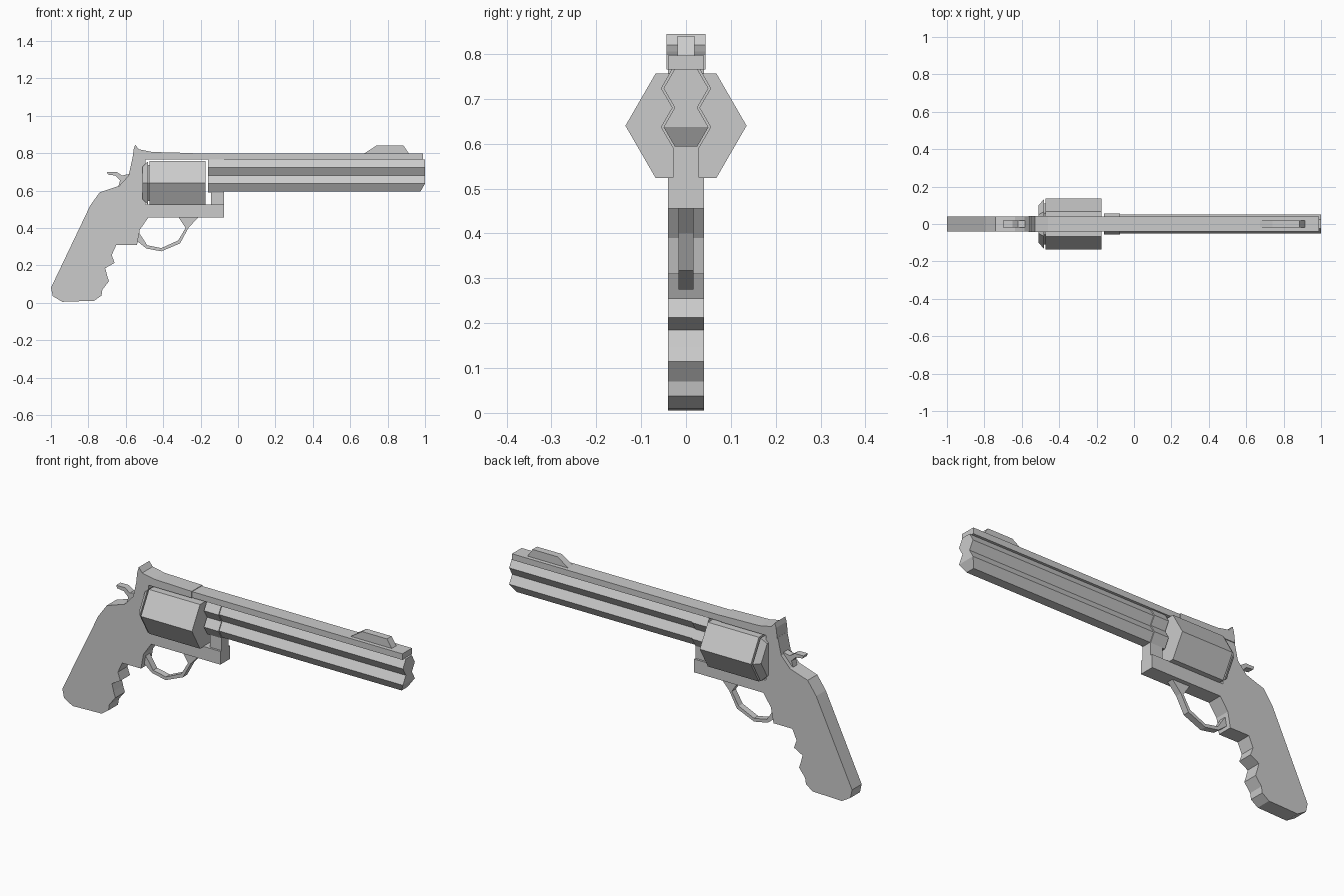
import bpy
import bmesh
from math import cos, sin, pi

cube = bpy.data.objects.get("Cube")
if cube:
    bpy.data.objects.remove(cube, do_unlink=True)

# One plain metal colour
grey = bpy.data.materials.new("plain_grey")
grey.use_nodes = True
colour = (0.6, 0.6, 0.6, 1)
grey.diffuse_color = colour
grey.node_tree.nodes["Principled BSDF"].inputs["Base Color"].default_value = colour


def finish(name, bm):
    bmesh.ops.recalc_face_normals(bm, faces=bm.faces)
    mesh = bpy.data.meshes.new(name)
    bm.to_mesh(mesh)
    bm.free()
    mesh.materials.append(grey)
    obj = bpy.data.objects.new(name, mesh)
    bpy.context.collection.objects.link(obj)
    return obj


def plate(name, outline, half):
    """Side outline (x, z) extruded symmetrically across y."""
    bm = bmesh.new()
    face = bm.faces.new([bm.verts.new((x, -half, z)) for x, z in outline])
    ext = bmesh.ops.extrude_face_region(bm, geom=[face])
    verts = [v for v in ext["geom"] if isinstance(v, bmesh.types.BMVert)]
    bmesh.ops.translate(bm, verts=verts, vec=(0, 2 * half, 0))
    return finish(name, bm)


def box(name, x0, x1, z0, z1, half):
    return plate(name, [(x0, z0), (x1, z0), (x1, z1), (x0, z1)], half)


def hexagon(name, z, sections):
    """Hexagonal bar along x, through (x, radius) sections."""
    bm = bmesh.new()
    rings = [[bm.verts.new((x, r * cos(i * pi / 3), z + r * sin(i * pi / 3)))
              for i in range(6)] for x, r in sections]
    bm.faces.new(rings[0])
    bm.faces.new(rings[-1])
    for a, b in zip(rings, rings[1:]):
        for i in range(6):
            j = (i + 1) % 6
            bm.faces.new((a[i], a[j], b[j], b[i]))
    return finish(name, bm)


# Grip and frame in one outline, with finger grooves
plate("grip_and_frame", [
    (-1, .08), (-.99, .035), (-.94, .005), (-.85, .008), (-.77, .01),
    (-.73, .038), (-.725, .07), (-.69, .115), (-.70, .147), (-.71, .185),
    (-.66, .213), (-.675, .255), (-.65, .31), (-.54, .31), (-.525, .39),
    (-.48, .455), (-.075, .455), (-.075, .525), (-.495, .525), (-.495, .77),
    (-.565, .77), (-.585, .68), (-.635, .625), (-.74, .59), (-.79, .52)], .04)

# Top strap with raised rear sight
plate("top_strap", [
    (-.565, .765), (-.24, .765), (-.24, .80), (-.46, .806), (-.53, .82),
    (-.55, .845), (-.558, .82)], .044)
box("barrel_rib", -.25, .99, .765, .797, .04)
plate("front_sight", [(.67, .795), (.74, .84), (.885, .84), (.915, .795)], .019)
plate("hammer", [
    (-.70, .70), (-.65, .70), (-.62, .68), (-.575, .69), (-.58, .63),
    (-.64, .62), (-.63, .655), (-.655, .68), (-.695, .685)], .018)

# Cylinder with its tapered rear shield and inner core
CYL = .64
hexagon("rear_shield", CYL, [(-.51, .10), (-.482, .132)])
hexagon("cylinder_core", CYL, [(-.49, .11), (-.18, .11)])
hexagon("cylinder", CYL, [(-.474, .135), (-.175, .135)])

# Twin hexagonal barrels with rear collars
for name, z in (("upper", .7235), ("lower", .637)):
    barrel = hexagon(name + "_barrel", z, [(-.16, .05), (1, .05)])
    hexagon(name + "_collar", z, [(-.16, .056), (-.075, .056)])
    if name == "lower":
        # Slanted lower muzzle edge
        for v in barrel.data.vertices:
            if v.co.x > .9 and v.co.z < z - .02:
                v.co.x = .975
        bm = bmesh.new()
        bm.from_mesh(barrel.data)
        bm.verts.ensure_lookup_table()
        end = [v for v in bm.verts if v.co.x > .9 and abs(v.co.z - z) < .01]
        bmesh.ops.connect_verts(bm, verts=end)
        bm.to_mesh(barrel.data)
        bm.free()
box("barrel_support", -.145, -.075, .52, .60, .029)

# Trigger guard: open strap of even thickness
plate("trigger_guard", [
    (-.54, .33), (-.49, .29), (-.41, .275), (-.31, .317), (-.265, .40),
    (-.21, .46), (-.32, .46), (-.28, .40), (-.32, .333), (-.41, .292),
    (-.485, .307), (-.53, .375)], .017)
